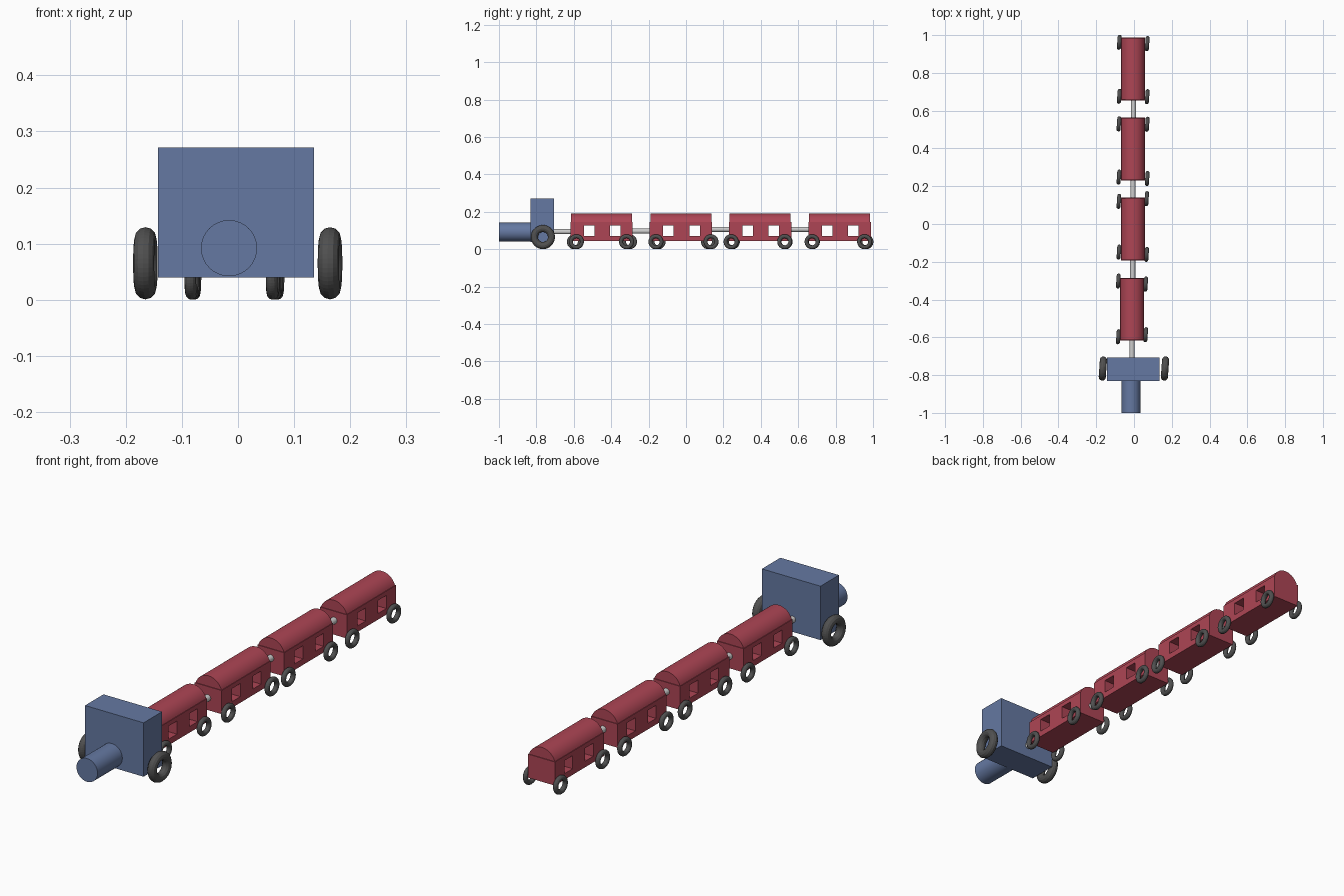
import bpy, bmesh
from math import pi, radians, sin, cos, asin

if "Cube" in bpy.data.objects:
    bpy.data.objects.remove(bpy.data.objects["Cube"])


def material(name, rgb):
    m = bpy.data.materials.new(name)
    m.diffuse_color = (*rgb, 1)
    m.use_nodes = True
    m.node_tree.nodes["Principled BSDF"].inputs["Base Color"].default_value = m.diffuse_color
    return m


BLUE = material("blue_paint", (0.13, 0.19, 0.36))
RED = material("red_paint", (0.42, 0.06, 0.09))
DARK = material("dark_rubber", (0.08, 0.08, 0.08))


def finish(name, mat=None):
    ob = bpy.context.object
    ob.name = name
    if mat:
        ob.data.materials.append(mat)
    return ob


def box(name, x, y, z, mat=None):
    """Box from (min, max) pairs on each axis."""
    mid = [(a + b) / 2 for a, b in (x, y, z)]
    bpy.ops.mesh.primitive_cube_add(size=1, location=mid)
    ob = finish(name, mat)
    ob.scale = [b - a for a, b in (x, y, z)]
    bpy.ops.object.transform_apply(location=False, rotation=False, scale=True)
    return ob


def rod(name, x, z, r, y0, y1, mat=None):
    """Cylinder lying along y."""
    bpy.ops.mesh.primitive_cylinder_add(vertices=32, radius=r, depth=y1 - y0,
                                        location=(x, (y0 + y1) / 2, z), rotation=(pi / 2, 0, 0))
    finish(name, mat)
    bpy.ops.object.shade_smooth_by_angle()


def wheel(name, x, y, z, major, minor, turn):
    bpy.ops.mesh.primitive_torus_add(major_radius=major, minor_radius=minor,
                                     major_segments=48, minor_segments=12,
                                     location=(x, y, z), rotation=(0, pi / 2, radians(turn)))
    finish(name, DARK)


def roof(name, x, y0, y1, zc, r, zbase):
    """Arched roof: circle segment above zbase, extruded along y."""
    a0 = asin((zbase - zc) / r)
    n = 20
    bm = bmesh.new()
    arc = [a0 + (pi - 2 * a0) * i / n for i in range(n + 1)]
    face = bm.faces.new([bm.verts.new((x + r * cos(a), y0, zc + r * sin(a))) for a in arc])
    ext = bmesh.ops.extrude_face_region(bm, geom=[face])["geom"]
    bmesh.ops.translate(bm, vec=(0, y1 - y0, 0),
                        verts=[g for g in ext if isinstance(g, bmesh.types.BMVert)])
    bmesh.ops.recalc_face_normals(bm, faces=bm.faces)
    me = bpy.data.meshes.new(name)
    bm.to_mesh(me)
    bm.free()
    ob = bpy.data.objects.new(name, me)
    bpy.context.collection.objects.link(ob)
    bpy.ops.object.select_all(action='DESELECT')
    ob.select_set(True)
    bpy.context.view_layer.objects.active = ob
    finish(name, RED)
    bpy.ops.object.shade_smooth_by_angle()


# Engine
box("engine_cab", (-0.143, 0.135), (-0.832, -0.707), (0.04, 0.271), BLUE)
rod("engine_boiler", -0.016, 0.092, 0.05, -1.0, -0.82, BLUE)
for side, x in (("left", -0.165), ("right", 0.164)):
    wheel(f"engine_wheel_{side}", x, -0.765, 0.065, 0.0455, 0.0188, -4)

# Carriages: front y, centre x, left wheels (x, y, y), right wheels (x, y, y)
cars = [
    (-0.618, -0.010, (-0.083, -0.597, -0.302), (0.062, -0.586, -0.318)),
    (-0.194, -0.006, (-0.080, -0.149, 0.120), (0.067, -0.161, 0.134)),
    (0.230, -0.006, (-0.080, 0.248, 0.530), (0.070, 0.241, 0.528)),
    (0.655, -0.006, (-0.078, 0.676, 0.962), (0.070, 0.674, 0.955)),
]
LENGTH, HALF = 0.333, 0.0635
for i, (y, x, left, right) in enumerate(cars, 1):
    body = box(f"carriage_{i}_body", (x - HALF, x + HALF), (y, y + LENGTH), (0.044, 0.145), RED)
    # Windows cut right through the body
    for j, w in enumerate((0.072, 0.212)):
        cutter = box(f"carriage_{i}_window_cutter_{j}", (x - 0.2, x + 0.2),
                     (y + w, y + w + 0.056), (0.07, 0.126))
        cutter.hide_render = True
        cutter.display_type = 'WIRE'
        mod = body.modifiers.new("window", 'BOOLEAN')
        mod.operation, mod.solver, mod.object = 'DIFFERENCE', 'EXACT', cutter
    roof(f"carriage_{i}_roof", x, y + 0.003, y + LENGTH - 0.003, 0.126, 0.064, 0.145)
    for side, (wx, *wys) in (("left", left), ("right", right)):
        for end, wy in zip(("front", "back"), wys):
            wheel(f"carriage_{i}_wheel_{side}_{end}", wx, wy, 0.04, 0.0295, 0.0105, -4)

# Couplings between the vehicles
for i, (x, z, y0, y1) in enumerate([(-0.011, 0.094, -0.707, -0.618), (-0.007, 0.097, -0.285, -0.194),
                                    (-0.005, 0.106, 0.139, 0.230), (-0.002, 0.106, 0.563, 0.655)], 1):
    rod(f"coupling_{i}", x, z, 0.0138, y0 - 0.01, y1 + 0.01)
